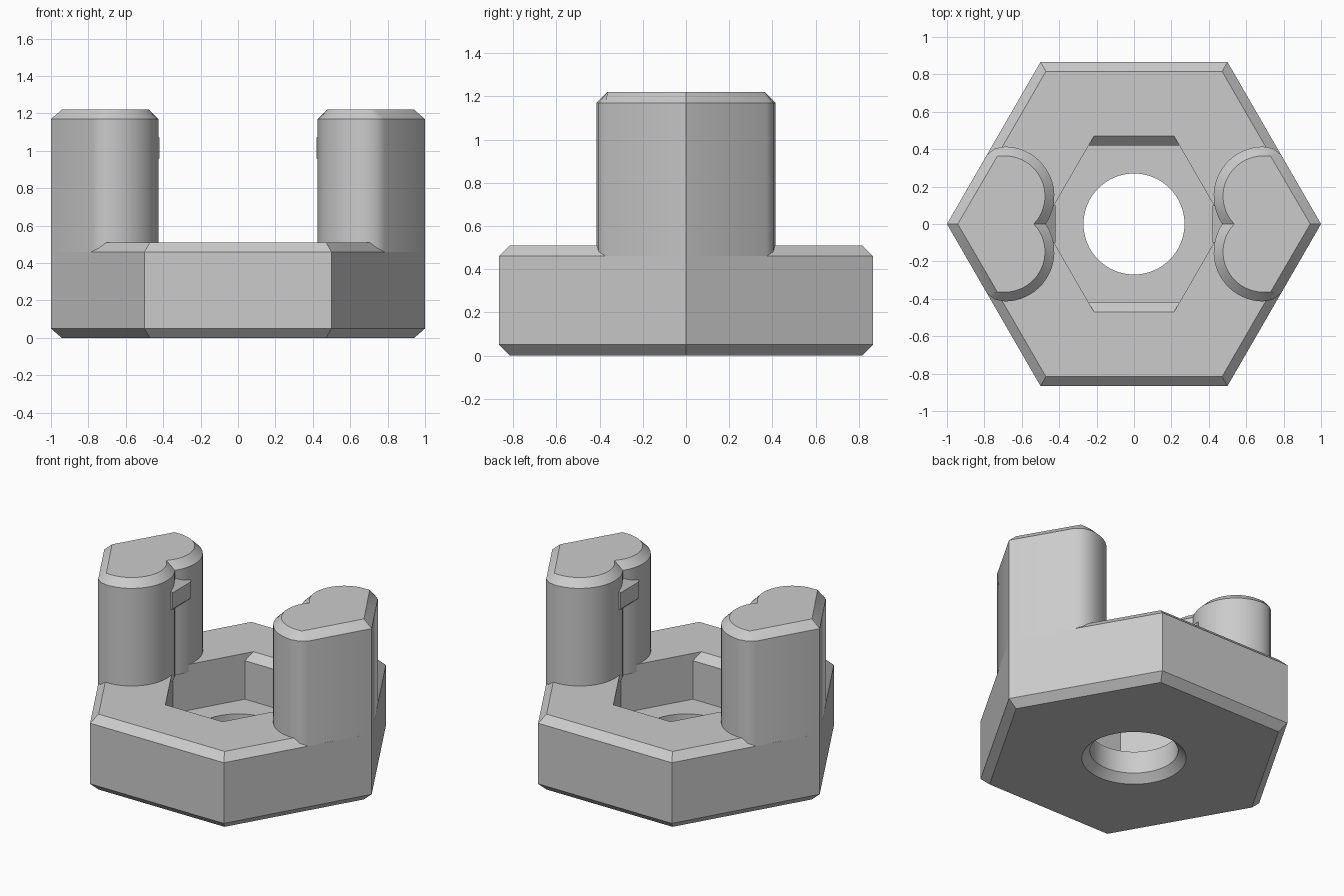
import bpy, bmesh
from math import sin, cos, asin, pi, sqrt

if "Cube" in bpy.data.objects:
    bpy.data.objects.remove(bpy.data.objects["Cube"])

GREY = bpy.data.materials.new("plain grey")
GREY.use_nodes = True
GREY.diffuse_color = (0.6, 0.6, 0.6, 1)
GREY.node_tree.nodes["Principled BSDF"].inputs["Base Color"].default_value = (0.6, 0.6, 0.6, 1)


def loft(name, sections, side=1):
    """Solid through (outline, height) sections; side = -1 flips it across x."""
    bm = bmesh.new()
    rings = [[bm.verts.new((side * x, y, z)) for x, y in pts] for pts, z in sections]
    for low, high in zip(rings, rings[1:]):
        for i in range(len(low)):
            j = (i + 1) % len(low)
            bm.faces.new((low[i], low[j], high[j], high[i]))
    bm.faces.new(rings[0][::-1])
    bm.faces.new(rings[-1])
    bmesh.ops.recalc_face_normals(bm, faces=bm.faces)
    mesh = bpy.data.meshes.new(name)
    bm.to_mesh(mesh)
    bm.free()
    mesh.materials.append(GREY)
    obj = bpy.data.objects.new(name, mesh)
    bpy.context.collection.objects.link(obj)
    return obj


def ngon(radius, n):
    return [(radius * cos(2 * pi * i / n), radius * sin(2 * pi * i / n)) for i in range(n)]


def activate(obj):
    bpy.ops.object.select_all(action='DESELECT')
    obj.select_set(True)
    bpy.context.view_layer.objects.active = obj


def smooth(obj):
    activate(obj)
    bpy.ops.object.shade_smooth_by_angle(angle=pi / 6)


def cut(obj, cutter):
    mod = obj.modifiers.new("cut", 'BOOLEAN')
    mod.operation = 'DIFFERENCE'
    mod.solver = 'EXACT'
    mod.object = cutter
    activate(obj)
    bpy.ops.object.modifier_apply(modifier=mod.name)
    bpy.data.objects.remove(cutter)


BEVEL = 0.05
TOP = 0.51
POST_TOP = 1.22
INNER = 1 - BEVEL / cos(pi / 6)

# Hexagonal base with bevelled rims
base = loft("base", [(ngon(INNER, 6), 0), (ngon(1, 6), BEVEL),
                     (ngon(1, 6), TOP - BEVEL), (ngon(INNER, 6), TOP)])


# Hexagonal pocket whose front and back rims slope outward
def pocket_outline(half_y, tip=0.485):
    x = tip - half_y / sqrt(3)
    return [(tip, 0), (x, half_y), (-x, half_y), (-tip, 0), (-x, -half_y), (x, -half_y)]


cut(base, loft("pocket_cutter", [(pocket_outline(0.42), 0.2), (pocket_outline(0.42), TOP - BEVEL),
                                 (pocket_outline(0.52), TOP + BEVEL)]))

# Through hole, countersunk underneath
cut(base, loft("hole_cutter", [(ngon(0.37, 64), -BEVEL), (ngon(0.27, 64), BEVEL), (ngon(0.27, 64), 0.4)]))
smooth(base)


# Two-lobed post outline, shrunk by the given inset
def post_outline(inset):
    cx, cy, r = 0.691, 0.149, 0.265 - inset
    start, steps = pi + asin(cy / r), 20
    arc = [start + (pi / 2 - start) * i / steps for i in range(steps + 1)]
    half = [(cx + r * cos(a), cy + r * sin(a)) for a in arc]
    half += [(0.71, 0.364), (0.73, 0.364)] if inset else [(0.743, 0.404), (0.785, 0.372)]
    tip = 1 - inset / cos(pi / 6)
    return half + [(tip, 0)] + [(x, -y) for x, y in half[:0:-1]]


# Latch nub on the inner face of each post
def nub_outline(x):
    return [(x, -0.1), (0.56, -0.1), (0.56, 0.1), (x, 0.1)]


for side, label in ((1, "left"), (-1, "right")):
    smooth(loft(label + "_post", [(post_outline(0), TOP - BEVEL), (post_outline(0), POST_TOP - BEVEL),
                                  (post_outline(BEVEL), POST_TOP)], side))
    loft(label + "_nub", [(nub_outline(0.475), 0.91), (nub_outline(0.42), 0.96),
                          (nub_outline(0.42), 1.07), (nub_outline(0.475), 1.12)], side)
